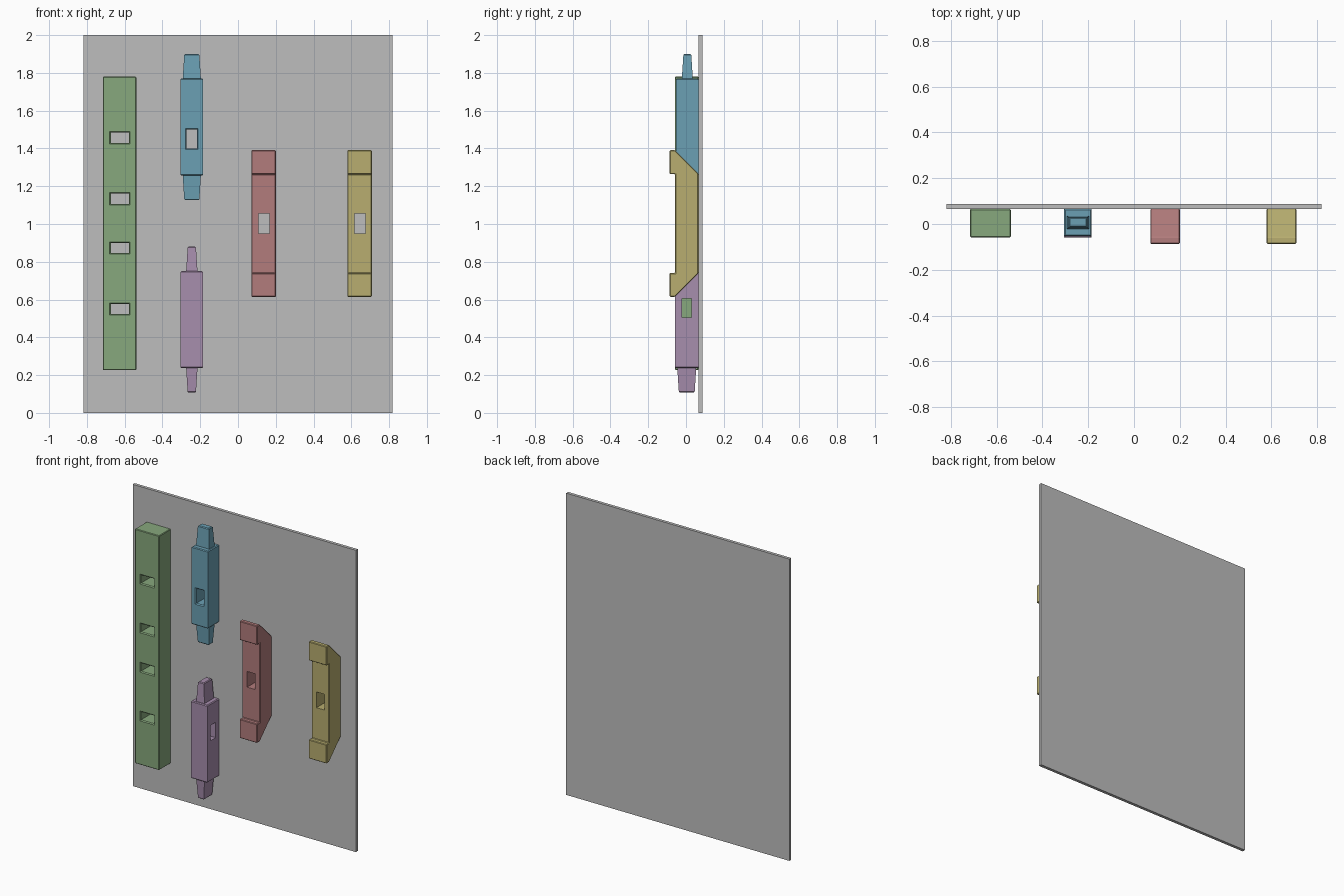
import bpy, bmesh
from mathutils import Vector

if "Cube" in bpy.data.objects:
    bpy.data.objects.remove(bpy.data.objects["Cube"])

BACK, FRONT, LIP = 0.066, -0.058, -0.0865   # depth levels along y


def material(name, rgb):
    m = bpy.data.materials.new(name)
    lin = [((c / 255 + 0.055) / 1.055) ** 2.4 for c in rgb]
    m.diffuse_color = (*lin, 1)
    m.use_nodes = True
    m.node_tree.nodes["Principled BSDF"].inputs["Base Color"].default_value = m.diffuse_color
    return m


GREY = material("grey board", (190, 190, 190))
GREEN = material("soft green", (135, 168, 125))
BLUE = material("soft blue", (107, 160, 180))
RED = material("soft red", (178, 124, 124))
YELLOW = material("soft yellow", (184, 174, 112))
PURPLE = material("soft purple", (167, 142, 173))


def finish(bm, name, mat=None, bevel=0.0):
    """Turn a bmesh into an object with lightly chamfered edges."""
    bmesh.ops.recalc_face_normals(bm, faces=bm.faces)
    if bevel:
        bmesh.ops.bevel(bm, geom=bm.edges[:], offset=bevel, segments=1,
                        affect='EDGES', clamp_overlap=True)
    me = bpy.data.meshes.new(name)
    bm.to_mesh(me)
    bm.free()
    ob = bpy.data.objects.new(name, me)
    bpy.context.collection.objects.link(ob)
    if mat:
        me.materials.append(mat)
    return ob


def add_loft(bm, rings):
    """Solid from matching rings of points."""
    rows = [[bm.verts.new(p) for p in ring] for ring in rings]
    n = len(rows[0])
    for a, b in zip(rows, rows[1:]):
        for i in range(n):
            j = (i + 1) % n
            bm.faces.new((a[i], a[j], b[j], b[i]))
    bm.faces.new(rows[0][::-1])
    bm.faces.new(rows[-1])


def rect(c, hx, hy, z):
    return [(c[0] + sx * hx, c[1] + sy * hy, z)
            for sx, sy in ((-1, -1), (1, -1), (1, 1), (-1, 1))]


def box(name, lo, hi, mat, bevel=0.0):
    bm = bmesh.new()
    c = (Vector(lo) + Vector(hi)) / 2
    h = (Vector(hi) - Vector(lo)) / 2
    add_loft(bm, [rect(c, h.x, h.y, lo[2]), rect(c, h.x, h.y, hi[2])])
    return finish(bm, name, mat, bevel)


def cut_hole(ob, axis, a, z, ha, hz, near, far, flare=0.0):
    """Rectangular through hole along x or y, mouths flared if wanted."""
    def ring(depth, grow):
        pts = []
        for sa, sz in ((-1, -1), (1, -1), (1, 1), (-1, 1)):
            u, w = a + sa * (ha + grow), z + sz * (hz + grow)
            pts.append((u, depth, w) if axis == 'y' else (depth, u, w))
        return pts
    bm = bmesh.new()
    e = 0.004
    levels = [(near - e, flare + (e if flare else 0)),
              (far + e, flare + (e if flare else 0))]
    if flare:
        levels[1:1] = [(near + flare, 0), (far - flare, 0)]
    add_loft(bm, [ring(d, g) for d, g in levels])
    cutter = finish(bm, "hole_cutter")
    cutter.hide_render = True
    mod = ob.modifiers.new("hole", 'BOOLEAN')
    mod.operation, mod.solver, mod.object = 'DIFFERENCE', 'EXACT', cutter
    bpy.context.view_layer.update()
    dg = bpy.context.evaluated_depsgraph_get()
    me = bpy.data.meshes.new_from_object(ob.evaluated_get(dg))
    ob.modifiers.clear()
    ob.data = me
    bpy.data.objects.remove(cutter)


def tenon_bar(name, c, z0, z1, body, tenon, length, mat):
    """Bar with a tapered tenon at each end."""
    bm = bmesh.new()
    t = 0.005
    (bx, by), (tx, ty) = body, tenon
    tip = (tx - 0.008, ty - 0.008)
    low = [(tip[0] - t, tip[1] - t, z0 - length),
           (tip[0], tip[1], z0 - length + t),
           (tx, ty, z0), (bx - t, by - t, z0), (bx, by, z0 + t)]
    high = [(hx, hy, z0 + z1 - z) for hx, hy, z in reversed(low)]
    add_loft(bm, [rect(c, *r) for r in low + high])
    return finish(bm, name, mat)


def clamp_bar(name, x0, x1, mat):
    """Bracket with two front lips and slanted back corners."""
    mid = 1.0025
    half = [(LIP, 0.262), (LIP, 0.388), (FRONT, 0.388), (BACK, 0.264)]
    prof = [(FRONT, mid + 0.262)] + [(y, mid + d) for y, d in half]
    prof += [(y, mid - d) for y, d in reversed(half)] + [(FRONT, mid - 0.262)]
    bm = bmesh.new()
    add_loft(bm, [[(x, y, z) for y, z in prof] for x in (x0, x1)])
    ob = finish(bm, name, mat, 0.004)
    cut_hole(ob, 'y', (x0 + x1) / 2 + 0.001, mid, 0.029, 0.052, FRONT, BACK)
    return ob


# Display board behind all the pieces
box("back_board", (-0.818, BACK, 0), (0.818, 0.0865, 2), GREY)

# Long post with four mortises
post = box("long_post", (-0.716, FRONT, 0.226), (-0.538, BACK, 1.78), GREEN, 0.004)
for z in (1.457, 1.134, 0.873, 0.55):
    cut_hole(post, 'y', -0.6255, z, 0.048, 0.027, FRONT, BACK, 0.006)

# Upper bar with wide tenons and a mortise from front to back
upper = tenon_bar("upper_rail", (-0.2445, 0.007), 1.256, 1.77,
                  (0.06, 0.059), (0.048, 0.029), 0.13, BLUE)
cut_hole(upper, 'y', -0.245, 1.45, 0.027, 0.049, -0.052, BACK, 0.006)

# Lower bar with narrow tenons and a mortise from side to side
lower = tenon_bar("lower_rail", (-0.2445, 0.004), 0.237, 0.75,
                  (0.06, 0.062), (0.03, 0.05), 0.13, PURPLE)
cut_hole(lower, 'x', 0.004, 0.555, 0.026, 0.051, -0.3045, -0.1845)

# Pair of lipped brackets
clamp_bar("left_bracket", 0.071, 0.201, RED)
clamp_bar("right_bracket", 0.579, 0.709, YELLOW)
